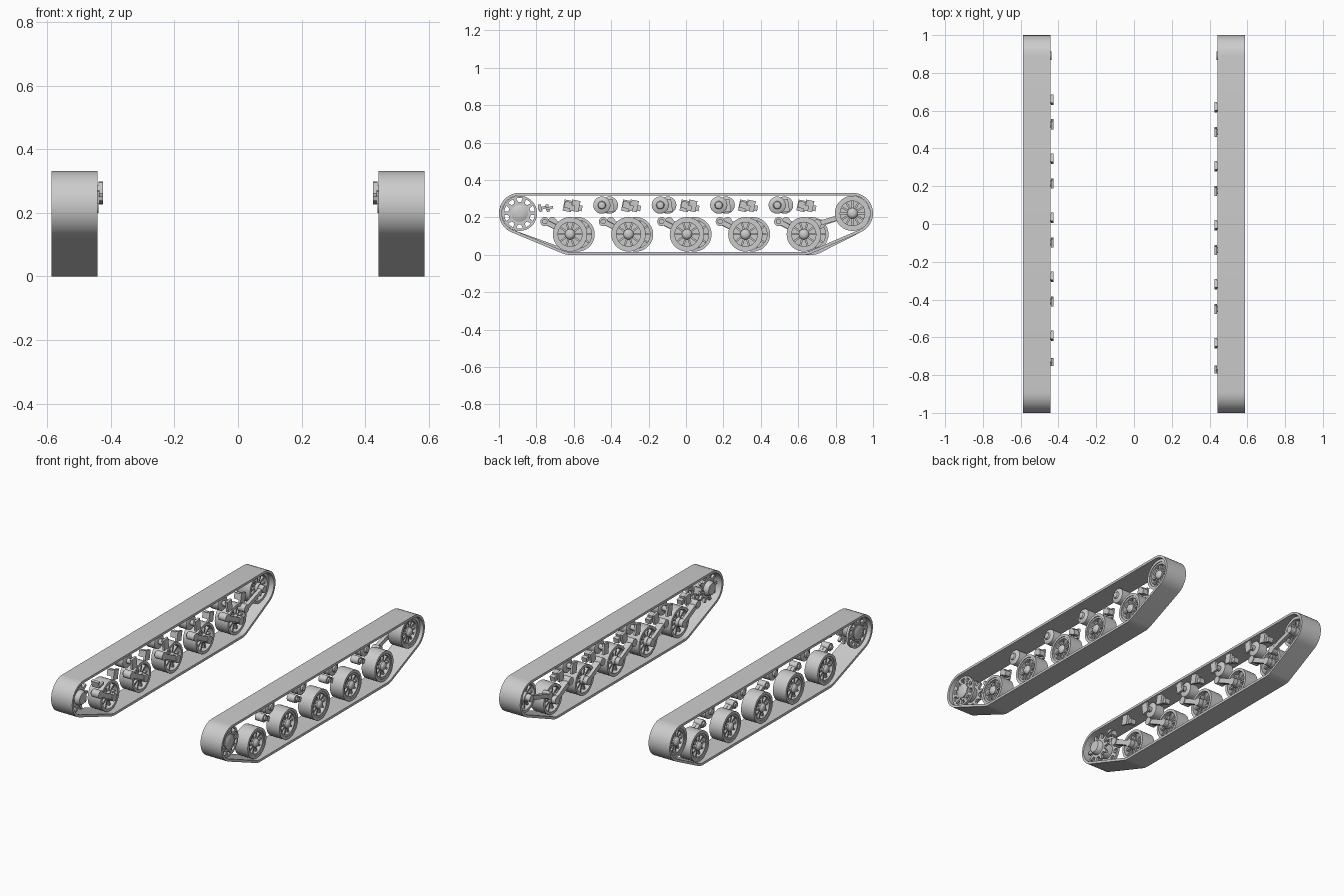
import bpy, bmesh
from math import sin, cos, pi, tau, atan2, hypot
from mathutils import Matrix, Vector

cube = bpy.data.objects.get("Cube")
if cube:
    bpy.data.objects.remove(cube)

grey = bpy.data.materials.new("plain grey")
grey.use_nodes = True
grey.diffuse_color = (0.6, 0.6, 0.6, 1)
grey.node_tree.nodes["Principled BSDF"].inputs["Base Color"].default_value = (0.6, 0.6, 0.6, 1)


def finish(bm, name, side):
    """Mirror to the wanted side and turn the mesh into an object."""
    bm.transform(Matrix.Scale(side, 4, (1, 0, 0)))
    bmesh.ops.recalc_face_normals(bm, faces=bm.faces)
    mesh = bpy.data.meshes.new(name)
    bm.to_mesh(mesh)
    bm.free()
    mesh.materials.append(grey)
    ob = bpy.data.objects.new(name + ("_left" if side > 0 else "_right"), mesh)
    bpy.context.collection.objects.link(ob)
    bpy.ops.object.select_all(action="DESELECT")
    ob.select_set(True)
    bpy.context.view_layer.objects.active = ob
    bpy.ops.object.shade_smooth_by_angle(angle=0.6)


def lathe(bm, y, z, profile, n=32, closed=False):
    """Revolve (radius, x) points about an axle running along x."""
    rings = [[bm.verts.new((x, y + r * cos(tau * i / n), z + r * sin(tau * i / n)))
              for i in range(n)] for r, x in profile]
    pairs = list(zip(rings, rings[1:]))
    if closed:
        pairs.append((rings[-1], rings[0]))
    else:
        bm.faces.new(rings[0])
        bm.faces.new(rings[-1])
    for a, b in pairs:
        for i in range(n):
            j = (i + 1) % n
            bm.faces.new((a[i], a[j], b[j], b[i]))


def rod(bm, y, z, r, x0, x1, n=20):
    lathe(bm, y, z, [(r, x0), (r, x1)], n)


def ring(bm, y, z, r0, r1, x0, x1, n=36):
    lathe(bm, y, z, [(r0, x0), (r1, x0), (r1, x1), (r0, x1)], n, True)


def box(bm, centre, size, turn=0):
    m = (Matrix.Translation(centre) @ Matrix.Rotation(turn, 4, "X")
         @ Matrix.Diagonal((*size, 1)))
    bmesh.ops.create_cube(bm, size=1, matrix=m)


def plate(bm, points, x0, x1):
    """Extrude a y-z outline along x."""
    face = bm.faces.new([bm.verts.new((x0, y, z)) for y, z in points])
    out = bmesh.ops.extrude_face_region(bm, geom=[face])
    verts = [v for v in out["geom"] if isinstance(v, bmesh.types.BMVert)]
    bmesh.ops.translate(bm, vec=(x1 - x0, 0, 0), verts=verts)


def beam(bm, a, b, width, x0, x1):
    """Straight bar between two y-z points."""
    d = Vector(b) - Vector(a)
    box(bm, ((x0 + x1) / 2, (a[0] + b[0]) / 2, (a[1] + b[1]) / 2),
        (x1 - x0, d.length, width), atan2(d.y, d.x))


def wrap(circles, r, steps=16):
    """Outline of a belt pulled round circles listed anticlockwise."""
    points = []
    for i, (y, z) in enumerate(circles):
        py, pz = circles[i - 1]
        ny, nz = circles[(i + 1) % len(circles)]
        start = atan2(z - pz, y - py) - pi / 2
        sweep = (atan2(nz - z, ny - y) - pi / 2 - start) % tau
        points += [(y + r * cos(start + sweep * k / steps),
                    z + r * sin(start + sweep * k / steps)) for k in range(steps + 1)]
    return points


def track_belt(side, circles):
    bm = bmesh.new()
    loops = [[bm.verts.new((x, y, z)) for y, z in wrap(circles, r)]
             for r, x in ((0.11, 0.442), (0.11, 0.587), (0.095, 0.587), (0.095, 0.442))]
    n = len(loops[0])
    for k in range(4):
        a, b = loops[k], loops[(k + 1) % 4]
        for i in range(n):
            j = (i + 1) % n
            bm.faces.new((a[i], a[j], b[j], b[i]))
    finish(bm, "track_belt", side)


def spoked_wheel(bm, y, z, r, spokes=10):
    ring(bm, y, z, r * 0.82, r, 0.475, 0.565)
    ring(bm, y, z, r * 0.7, r * 0.84, 0.51, 0.56)
    rod(bm, y, z, r * 0.8, 0.512, 0.528, 36)
    lathe(bm, y, z, [(r * 0.3, 0.47), (r * 0.3, 0.558), (r * 0.22, 0.568), (r * 0.12, 0.572)], 24)
    for i in range(spokes):
        t = tau * i / spokes
        box(bm, (0.52, y + cos(t) * r * 0.52, z + sin(t) * r * 0.52),
            (0.06, r * 0.56, r * 0.11), t)


def gear(bm, y, z, root, tip, x0, x1, teeth=10):
    pts = []
    for i in range(teeth):
        for off, r in ((-0.28, root), (-0.13, tip), (0.13, tip), (0.28, root)):
            t = tau * (i + off) / teeth
            pts.append((y + r * cos(t), z + r * sin(t)))
    plate(bm, pts, x0, x1)


AXLE, END_Z = 0.11, 0.222
SPROCKET, IDLER = (-0.89, END_Z), (0.89, END_Z)

for side, shift in ((1, 0), (-1, 0.04)):
    wheels = [-0.62 + 0.3125 * i + shift for i in range(5)]
    track_belt(side, [SPROCKET, (wheels[0], AXLE), (wheels[-1], AXLE), IDLER])

    # Road wheels with their trailing arms and bump stops
    for i, y in enumerate(wheels, 1):
        bm = bmesh.new()
        spoked_wheel(bm, y, AXLE, 0.092)
        finish(bm, f"road_wheel_{i}", side)

        bm = bmesh.new()
        pivot = (y - 0.135, 0.178)
        beam(bm, pivot, (y, AXLE), 0.03, 0.447, 0.468)
        rod(bm, *pivot, 0.024, 0.443, 0.495)
        rod(bm, *pivot, 0.014, 0.495, 0.505)
        rod(bm, y, AXLE, 0.024, 0.443, 0.48)
        beam(bm, pivot, (y - 0.08, 0.15), 0.026, 0.468, 0.488)
        finish(bm, f"swing_arm_{i}", side)

        bm = bmesh.new()
        box(bm, (0.432, y - 0.012, 0.262), (0.014, 0.045, 0.06), -0.2)
        box(bm, (0.455, y - 0.012, 0.267), (0.04, 0.036, 0.036), -0.2)
        box(bm, (0.462, y + 0.012, 0.25), (0.034, 0.026, 0.03), -0.2)
        finish(bm, f"bump_stop_{i}", side)

    # Return rollers on stub axles
    for i, y in enumerate(wheels[:4], 1):
        bm = bmesh.new()
        y += 0.17
        lathe(bm, y, 0.266, [(0.036, 0.47), (0.046, 0.475), (0.046, 0.535), (0.038, 0.54),
                             (0.022, 0.543), (0.018, 0.552), (0.008, 0.555)], 28)
        rod(bm, y, 0.266, 0.016, 0.426, 0.475)
        box(bm, (0.432, y, 0.262), (0.014, 0.045, 0.066), 0.15)
        finish(bm, f"return_roller_{i}", side)

    # Drive sprocket: toothed discs on a drum with a ring outside
    bm = bmesh.new()
    gear(bm, *SPROCKET, 0.06, 0.09, 0.545, 0.56)
    gear(bm, *SPROCKET, 0.06, 0.088, 0.472, 0.487)
    ring(bm, *SPROCKET, 0.082, 0.094, 0.545, 0.56)
    lathe(bm, *SPROCKET, [(0.035, 0.443), (0.045, 0.46), (0.045, 0.565),
                          (0.03, 0.572), (0.015, 0.574)])
    for k in range(10):
        t = tau * k / 10
        rod(bm, SPROCKET[0] + 0.052 * cos(t), END_Z + 0.052 * sin(t), 0.005, 0.558, 0.566, 8)
    finish(bm, "drive_sprocket", side)

    # Scraper bracket behind the sprocket
    bm = bmesh.new()
    box(bm, (0.432, wheels[0] - 0.15, 0.25), (0.014, 0.04, 0.014), 0.25)
    box(bm, (0.46, wheels[0] - 0.16, 0.25), (0.05, 0.016, 0.04), 0.25)
    finish(bm, "scraper_bracket", side)

    # Idler wheel and its tensioner crank
    bm = bmesh.new()
    spoked_wheel(bm, *IDLER, 0.094, 12)
    finish(bm, "idler_wheel", side)
    bm = bmesh.new()
    foot = (0.70 + shift / 2, 0.165)
    beam(bm, foot, IDLER, 0.026, 0.445, 0.468)
    rod(bm, *foot, 0.024, 0.443, 0.49)
    rod(bm, *IDLER, 0.022, 0.438, 0.48)
    finish(bm, "idler_crank", side)
